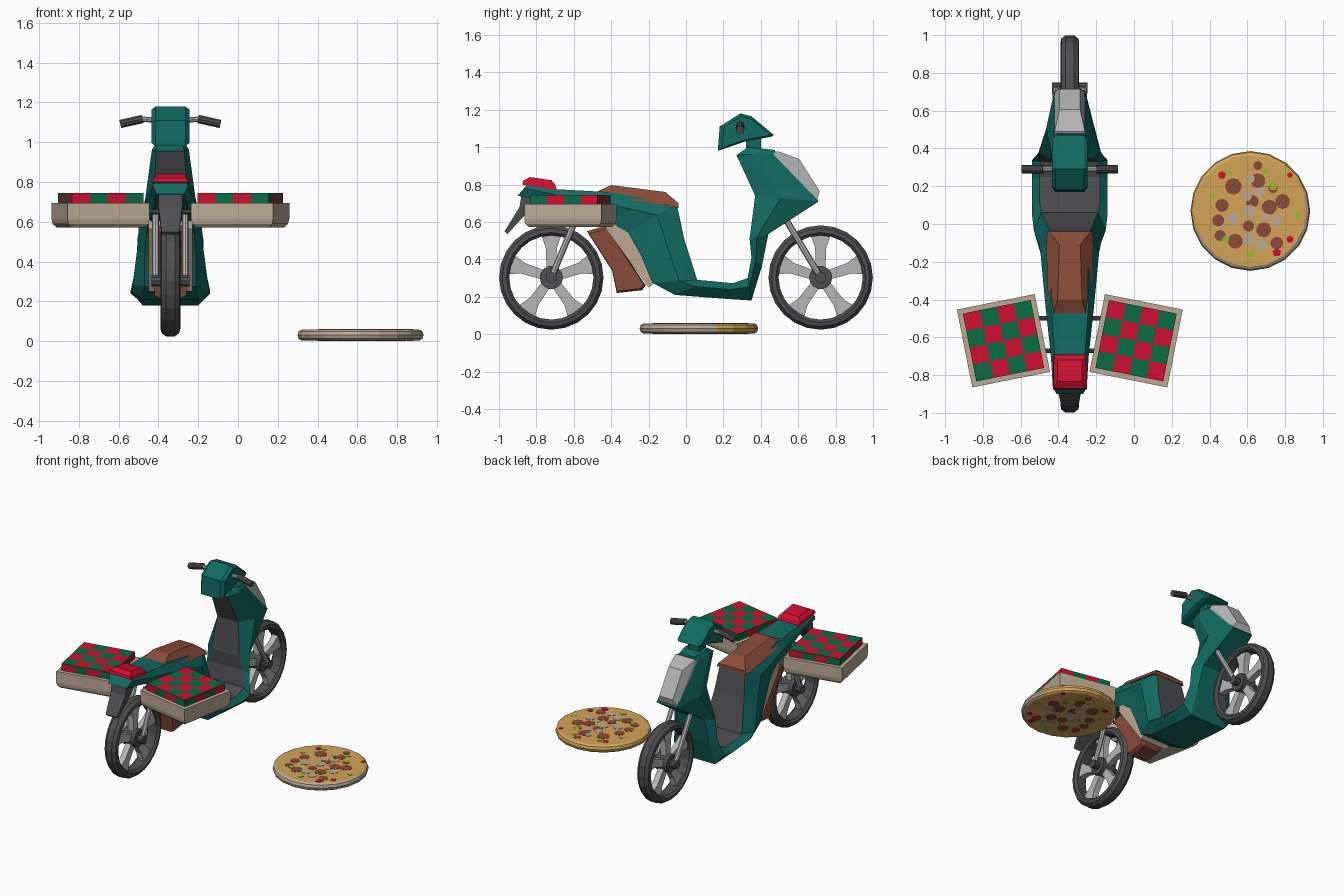
import bpy, bmesh, math
from mathutils import Vector, Matrix

if "Cube" in bpy.data.objects:
    bpy.data.objects.remove(bpy.data.objects["Cube"])

CX = -0.34  # centre plane of the scooter


def mat(name, r, g, b):
    lin = lambda c: ((c / 255 + 0.055) / 1.055) ** 2.4 if c > 10 else c / 255 / 12.92
    m = bpy.data.materials.new(name)
    m.diffuse_color = (lin(r), lin(g), lin(b), 1)
    m.use_nodes = True
    m.node_tree.nodes["Principled BSDF"].inputs["Base Color"].default_value = m.diffuse_color
    return m


TEAL = mat("teal", 17, 106, 98)
DARK = mat("dark grey", 78, 78, 81)
LIGHT = mat("light grey", 182, 182, 182)
BROWN = mat("brown", 138, 76, 56)
BEIGE = mat("beige", 188, 170, 148)
RED = mat("red", 208, 16, 48)
GREEN = mat("green", 8, 108, 66)
GOLD = mat("gold", 212, 165, 88)
LIME = mat("lime", 145, 195, 40)


def make(name, verts, faces, mats, idx=None, loc=(CX, 0, 0), rot=0):
    me = bpy.data.meshes.new(name)
    me.from_pydata([tuple(v) for v in verts], [], faces)
    for m in mats:
        me.materials.append(m)
    for p, k in zip(me.polygons, idx or []):
        p.material_index = k
    bm = bmesh.new()
    bm.from_mesh(me)
    bmesh.ops.recalc_face_normals(bm, faces=bm.faces)
    bm.to_mesh(me)
    bm.free()
    ob = bpy.data.objects.new(name, me)
    ob.location = loc
    ob.rotation_euler.z = rot
    bpy.context.collection.objects.link(ob)
    return ob


def loft(name, rings, mats, rule=lambda i, j: 0, closed=False, **kw):
    n, k = len(rings), len(rings[0])
    faces, idx = [], []
    for i in range(n if closed else n - 1):
        for j in range(k):
            a, b, j2 = i * k, (i + 1) % n * k, (j + 1) % k
            faces.append((a + j, a + j2, b + j2, b + j))
            idx.append(rule(i, j))
    if not closed:
        faces += [tuple(range(k)), tuple(range((n - 1) * k, n * k))]
        idx += [rule(-1, -1)] * 2
    return make(name, [v for r in rings for v in r], faces, mats, idx, **kw)


def prism(name, pts, steps, m):
    """Side outline (y, z) swept across x; steps are (x, scale)."""
    cy, cz = (sum(p[k] for p in pts) / len(pts) for k in (0, 1))
    return loft(name, [[(x, cy + (y - cy) * s, cz + (z - cz) * s) for y, z in pts]
                       for x, s in steps], [m])


def rod(name, a, b, r, m, n=10):
    a, b = Vector(a), Vector(b)
    q = (b - a).to_track_quat('Z', 'Y')
    circle = [q @ Vector((r * math.cos(t), r * math.sin(t), 0))
              for t in (2 * math.pi * k / n for k in range(n))]
    return loft(name, [[p + c for c in circle] for p in (a, b)], [m])


def quad(w, a, b):
    return [(-w, *a), (w, *a), (w, *b), (-w, *b)]


# Body shell: inner point, outer point, inner / middle / outer half widths
stations = [
    ((-.84, .81), (-.90, .74), .075, .09, .07),
    ((-.70, .775), (-.70, .70), .08, .10, .08),
    ((-.42, .76), (-.42, .60), .10, .13, .10),
    ((-.05, .70), (-.31, .545), .10, .155, .12),
    ((-.01, .51), (-.24, .42), .12, .165, .13),
    ((.06, .29), (-.18, .275), .15, .19, .13),
    ((.12, .285), (-.06, .21), .16, .20, .14),
    ((.25, .272), (.20, .19), .16, .20, .14),
    ((.33, .30), (.35, .18), .155, .20, .14),
    ((.35, .41), (.405, .36), .13, .17, .13),
    ((.34, .51), (.44, .535), .11, .165, .11),
    ((.37, .74), (.71, .71), .085, .125, .08),
    ((.27, .957), (.48, .97), .07, .093, .075),
    ((.33, 1.0), (.475, .985), .06, .075, .06),
]
rings = []
for p, q, wi, wm, wo in stations:
    m = tuple(a + (b - a) * .4 for a, b in zip(p, q))
    rings.append([(-wi, *p), (wi, *p), (wm, *m), (wo, *q), (-wo, *q), (-wm, *m)])
loft("body_shell", rings, [TEAL, DARK], lambda i, j: 1 if j == 0 and 3 <= i < 12 else 0)

# Seat
loft("seat", [[(-a, y, zb), (a, y, zb), (b, y, zt), (-b, y, zt)] for y, zb, zt, a, b in (
    (-.49, .735, .755, .10, .09), (-.40, .73, .797, .115, .065),
    (-.11, .69, .76, .125, .055), (-.04, .675, .70, .12, .11))], [BROWN])

# Panels under the seat
prism("rear_body_panel", [(-.43, .61), (-.30, .56), (-.16, .28), (-.20, .25), (-.43, .565)],
      [(-.11, 1), (.11, 1)], BEIGE)
prism("lower_cowl", [(-.53, .55), (-.43, .58), (-.215, .26), (-.235, .235), (-.37, .22), (-.395, .34)],
      [(-.08, .93), (-.06, 1), (.06, 1), (.08, .93)], BROWN)

# Tail light, rear mudguard, front panel
loft("tail_light", [quad(.09, (-.875, .80), (-.69, .77)),
                    quad(.085, (-.87, .82), (-.70, .80)),
                    quad(.065, (-.835, .84), (-.72, .823))], [RED])
loft("rear_mudguard", [quad(.06, (-.88, .74), (-.78, .72)), quad(.06, (-.89, .68), (-.84, .66)),
                       quad(.045, (-.97, .55), (-.955, .535))], [DARK])
loft("front_panel", [quad(.08, (.465, .965), (.69, .70)), quad(.08, (.49, .978), (.70, .715)),
                     quad(.055, (.605, .937), (.715, .765))], [LIGHT])

# Handlebar head, neck and grips
prism("handlebar_head", [(.17, .98), (.18, 1.11), (.29, 1.18), (.35, 1.165), (.47, 1.065),
                         (.455, 1.055), (.33, 1.035)],
      [(-.095, .84), (-.075, 1), (.075, 1), (.095, .84)], TEAL)
prism("steering_neck", [(.32, .97), (.32, 1.06), (.40, 1.06), (.40, .97)], [(-.045, 1), (.045, 1)], TEAL)
for s, side in ((-1, "left"), (1, "right")):
    rod(side + "_handlebar", (s * .07, .29, 1.11), (s * .16, .29, 1.118), .014, LIGHT)
    rod(side + "_grip", (s * .14, .29, 1.117), (s * .252, .29, 1.092), .022, DARK)

# Wheels with forks
for y, name, top in ((-.72, "rear", (-.57, .66)), (.72, "front", (.50, .67))):
    z, n = .303, 24
    section = [(-.035, .225), (-.05, .24), (-.045, .262), (-.022, .279),
               (.022, .279), (.045, .262), (.05, .24), (.035, .225)]
    loft(name + "_tyre", [[(x, y + r * math.cos(t), z + r * math.sin(t)) for x, r in section]
                          for t in (2 * math.pi * k / n for k in range(n))], [DARK], closed=True)
    for k in range(5):
        t = math.radians(90 + 72 * k)
        pts = [(y + r * math.cos(t) - w * math.sin(t), z + r * math.sin(t) + w * math.cos(t))
               for r, w in ((.04, -.025), (.16, -.03), (.23, -.055), (.23, .055), (.16, .03), (.04, .025))]
        prism(f"{name}_spoke_{k + 1}", pts, [(-.022, 1), (.022, 1)], LIGHT)
    rod(name + "_hub", (-.05, y, z), (.05, y, z), .062, DARK, 14)
    rod(name + "_axle", (-.095, y, z), (.095, y, z), .03, DARK)
    for s, side in ((-1, "left"), (1, "right")):
        rod(f"{name}_{side}_fork", (s * .075, y, z), (s * .075, *top), .017, LIGHT, 8)

# Side trays with checkered boxes
H, C = .183, .0915
for s, side in ((-1, "left"), (1, "right")):
    place = dict(loc=(CX + s * .351, -.618, 0), rot=-s * math.radians(11.2))
    loft(side + "_tray", [[(-h, -h, z), (h, -h, z), (h, h, z), (-h, h, z)] for h, z in (
        (.188, .572), (.205, .59), (.21, .615), (.21, .695))], [BEIGE], **place)
    verts, faces, idx = [], [], []

    def add(q, k):
        faces.append(tuple(range(len(verts), len(verts) + 4)))
        verts.extend(q)
        idx.append(k)
    for i in range(4):
        x = i * C - H
        for j in range(4):
            y = j * C - H
            add([(x, y, .745), (x + C, y, .745), (x + C, y + C, .745), (x, y + C, .745)], (i + j) % 2)
        for turn in range(4):
            R = Matrix.Rotation(turn * math.pi / 2, 3, 'Z')
            add([R @ Vector(v) for v in ((x, -H, .69), (x + C, -H, .69), (x + C, -H, .745), (x, -H, .745))],
                (i + 1 + turn) % 2)
    add([(-H, -H, .69), (-H, H, .69), (H, H, .69), (H, -H, .69)], 0)
    box = make(side + "_checkered_box", verts, faces, [GREEN, RED], idx, **place)
    bm = bmesh.new()
    bm.from_mesh(box.data)
    bmesh.ops.remove_doubles(bm, verts=bm.verts, dist=.0005)
    bmesh.ops.recalc_face_normals(bm, faces=bm.faces)
    bm.to_mesh(box.data)
    bm.free()
    for k, y in enumerate((-.5, -.67)):
        rod(f"{side}_rack_rod_{k + 1}", (s * .05, y, .65), (s * .2, y, .65), .012, DARK, 8)

# Pizza base: golden faces, rim golden on its back left half
PX, PY, N = .616, .069, 20
loft("pizza_base", [[(r * math.cos(2 * math.pi * k / N), r * math.sin(2 * math.pi * k / N), z)
                     for k in range(N)] for r, z in ((.296, .003), (.311, .012), (.317, .03), (.311, .049), (.296, .058))],
     [GOLD, BEIGE], lambda i, j: 0 if i < 0 or 1 <= j < 11 else 1, loc=(PX, PY, 0))


# Toppings as thin plates on both faces: x, y, radius in hundredths
def topping(name, spots, lift, m, n):
    bm = bmesh.new()
    for x, y, r in spots:
        for z in (.058, .003):
            bmesh.ops.create_cone(bm, cap_ends=True, segments=n, radius1=r / 100, radius2=r / 100,
                                  depth=2 * lift, matrix=Matrix.Translation((x / 100, y / 100, z)))
    me = bpy.data.meshes.new(name)
    bm.to_mesh(me)
    bm.free()
    me.materials.append(m)
    ob = bpy.data.objects.new(name, me)
    ob.location = (PX, PY, 0)
    bpy.context.collection.objects.link(ob)


topping("pepperoni", [(-9, 13, 4.4), (4, 16, 4), (1, 5, 3.5), (17, 5, 4), (10, 2, 4), (-15, 3, 3.5),
                      (-17, -5, 3.2), (-8, -16, 4), (7, -10, 4), (14, -17, 3.4), (-16, -13, 3),
                      (4, 24, 2.4), (12, 12, 2.6), (-1, -8, 3)], .0018, BROWN, 10)
topping("mushrooms", [(-2, 8, 3), (0, 0, 3.5), (-9, -4, 3.4), (-1, -15, 3.4), (6, -18, 3),
                      (14, -5, 3.2), (5, 10, 2.6), (0, 17, 2.4), (8, -3, 2)], .0024, BEIGE, 7)
topping("peppers", [(12, 13, 2.4), (-11, 20, 1.8), (-13, -15, 2), (0, -23, 2.2), (25, -2, 1.8),
                    (-20, 8, 1.6), (8, 21, 1.6)], .003, LIME, 5)
topping("tomatoes", [(-15, 19, 2.2), (14, -22, 2.4), (21, -15, 2), (21, 19, 1.6)], .003, RED, 5)
